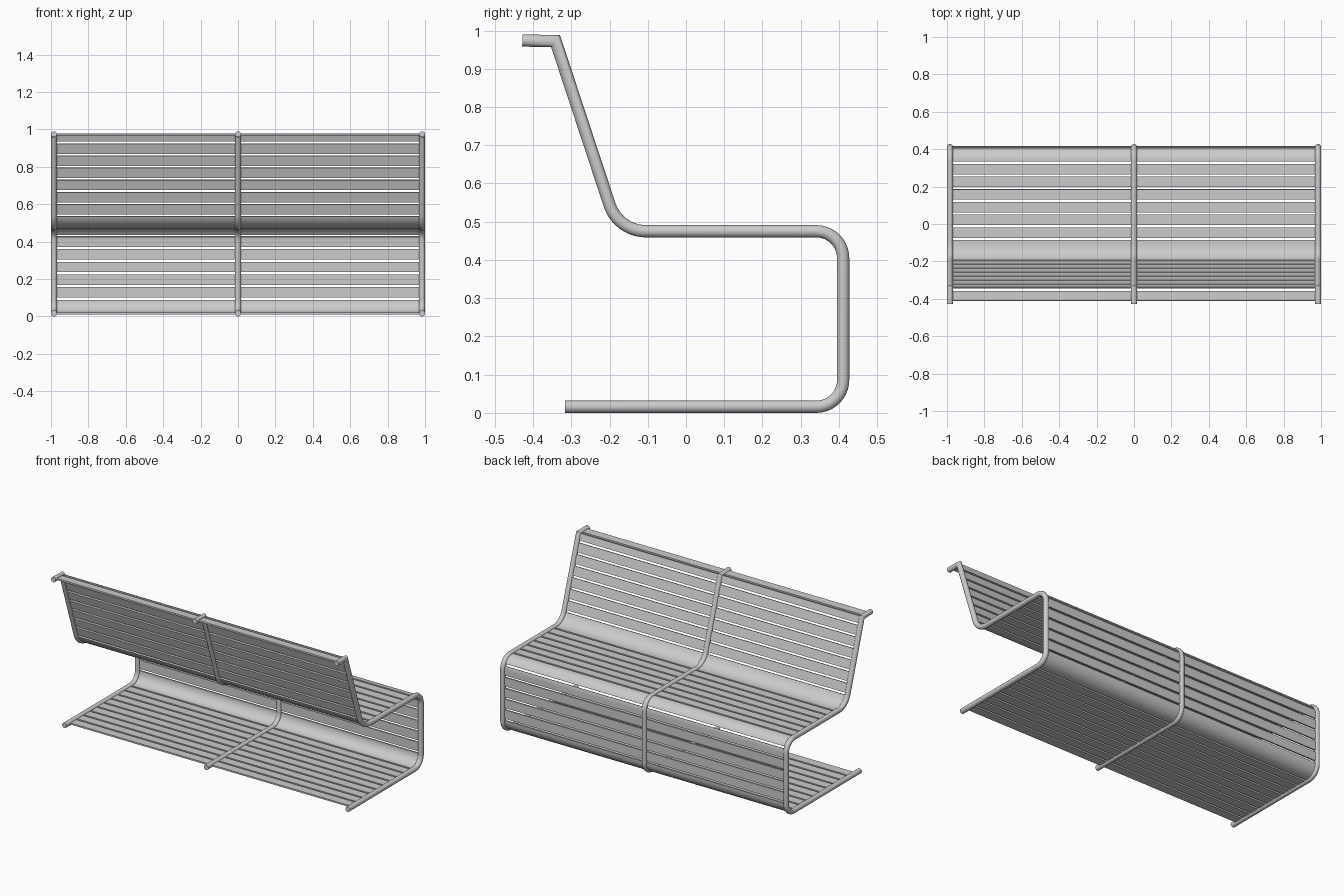
import bpy, bmesh, math
from mathutils import Vector

if "Cube" in bpy.data.objects:
    bpy.data.objects.remove(bpy.data.objects["Cube"])

R = 0.016          # tube radius
PITCH, WIDTH = 0.068, 0.056


def fillet(corner, before, after, radius, steps=10):
    """Rounded corner as a list of (y, z) points."""
    a, b = (before - corner).normalized(), (after - corner).normalized()
    half = a.angle(b) / 2
    t = radius / math.tan(half)
    centre = corner + (a + b).normalized() * radius / math.sin(half)
    p, q = corner + a * t - centre, corner + b * t - centre
    ang = p.angle(q)
    return [centre + (p * math.sin(ang * (1 - k / steps)) + q * math.sin(ang * k / steps)) / math.sin(ang)
            for k in range(steps + 1)]


# Side profile: base, leg, seat, back, head roll
C = [Vector(c) for c in ((-0.317, 0.016), (0.411, 0.016), (0.411, 0.475),
                         (-0.177, 0.475), (-0.341, 0.972), (-0.428, 0.974))]
path = [C[0]]
for i, rad in ((1, 0.07), (2, 0.07), (3, 0.1)):
    path += fillet(C[i], C[i - 1], C[i + 1], rad)
path += C[4:]

dist = [0.0]
for p, q in zip(path, path[1:]):
    dist.append(dist[-1] + (q - p).length)


def at(s):
    for i in range(len(path) - 1):
        if s <= dist[i + 1]:
            return path[i].lerp(path[i + 1], (s - dist[i]) / (dist[i + 1] - dist[i]))
    return path[-1]


def finish(bm, name):
    bmesh.ops.recalc_face_normals(bm, faces=bm.faces)
    me = bpy.data.meshes.new(name)
    bm.to_mesh(me)
    bm.free()
    ob = bpy.data.objects.new(name, me)
    bpy.context.collection.objects.link(ob)
    bpy.ops.object.select_all(action='DESELECT')
    ob.select_set(True)
    bpy.context.view_layer.objects.active = ob
    bpy.ops.object.shade_smooth_by_angle(angle=math.radians(35))
    return ob


def normals(pts):
    """Mitred in-plane normals, lengthened at corners."""
    d = [(q - p).normalized() for p, q in zip(pts, pts[1:])]
    out = []
    for i in range(len(pts)):
        a, b = d[max(i - 1, 0)], d[min(i, len(d) - 1)]
        t = (a + b).normalized()
        out.append(Vector((-t.y, t.x)) / t.dot(a))
    return out


def tube(name, x, sides=20):
    bm = bmesh.new()
    rings = []
    for p, n in zip(path, normals(path)):
        ring = []
        for k in range(sides):
            a = 2 * math.pi * k / sides
            v = p + n * R * math.cos(a)
            ring.append(bm.verts.new((x + R * math.sin(a), v.x, v.y)))
        rings.append(ring)
    for r0, r1 in zip(rings, rings[1:]):
        for k in range(sides):
            j = (k + 1) % sides
            bm.faces.new((r0[k], r0[j], r1[j], r1[k]))
    bm.faces.new(rings[0])
    bm.faces.new(rings[-1])
    finish(bm, name)


def slat(name, s0, s1, half=0.98, thick=0.01):
    pts = [at(s0)] + [p for p, s in zip(path, dist) if s0 + 1e-4 < s < s1 - 1e-4] + [at(s1)]
    bm = bmesh.new()
    rows = []
    for p, n in zip(pts, normals(pts)):
        a, b = p + n * thick / 2, p - n * thick / 2
        rows.append([bm.verts.new(v) for v in ((-half, *a), (half, *a), (half, *b), (-half, *b))])
    for r0, r1 in zip(rows, rows[1:]):
        for k in range(4):
            j = (k + 1) % 4
            bm.faces.new((r0[k], r0[j], r1[j], r1[k]))
    bm.faces.new(rows[0])
    bm.faces.new(rows[-1])
    finish(bm, name)


# Bent tube frames
for name, x in (("left_frame", -0.984), ("middle_frame", 0), ("right_frame", 0.984)):
    tube(name, x)

# Rows of flat slats
for name, start, count in (("base_slat", 0.039, 9), ("leg_slat", 0.782, 5),
                           ("seat_slat", 1.216, 6), ("back_slat", 1.771, 6)):
    for i in range(count):
        slat(f"{name}_{i + 1}", start + i * PITCH, start + i * PITCH + WIDTH)

# Curved panels at the bends and the top slats
for name, s0, s1 in (("lower_bend_panel", 0.651, 0.77), ("seat_front_panel", 1.122, 1.204),
                     ("seat_back_panel", 1.624, 1.759), ("top_back_slat", 2.18, 2.22),
                     ("head_slat", 2.236, 2.288)):
    slat(name, s0, s1)
